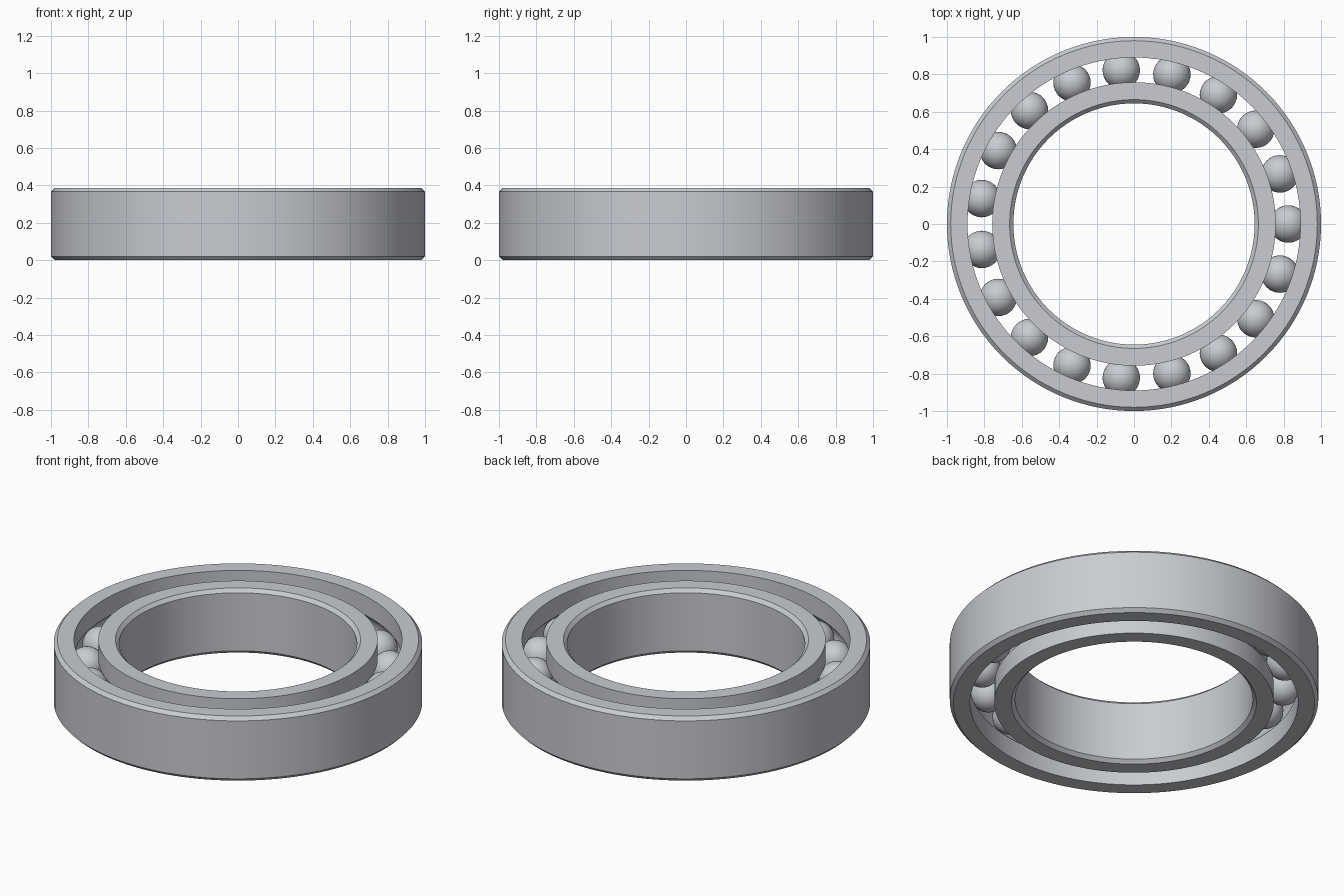
import bpy, bmesh, math
from mathutils import Vector

cube = bpy.data.objects.get("Cube")
if cube:
    bpy.data.objects.remove(cube, do_unlink=True)

HEIGHT = 0.387
MID = HEIGHT / 2
CHAMFER = 0.02
PITCH = 0.825        # radius of the circle of balls
BALL = 0.1
GROOVE = 0.102
BALLS = 19
SEGMENTS = 128

steel = bpy.data.materials.new("steel")
steel.use_nodes = True
colour = (0.58, 0.6, 0.64, 1)
steel.diffuse_color = colour
steel.node_tree.nodes["Principled BSDF"].inputs["Base Color"].default_value = colour


def finish(bm, name):
    """Turn a bmesh into a smooth-shaded steel object."""
    bmesh.ops.recalc_face_normals(bm, faces=bm.faces)
    mesh = bpy.data.meshes.new(name)
    bm.to_mesh(mesh)
    bm.free()
    mesh.materials.append(steel)
    obj = bpy.data.objects.new(name, mesh)
    bpy.context.collection.objects.link(obj)
    bpy.ops.object.select_all(action="DESELECT")
    obj.select_set(True)
    bpy.context.view_layer.objects.active = obj
    bpy.ops.object.shade_smooth_by_angle(angle=math.radians(30))
    return obj


def race(name, plain, grooved):
    """Ring with a chamfered plain wall and a ball groove in the other wall."""
    side = 1 if plain > grooved else -1
    inset = plain - side * CHAMFER
    profile = [(grooved, 0), (inset, 0), (plain, CHAMFER),
               (plain, HEIGHT - CHAMFER), (inset, HEIGHT), (grooved, HEIGHT)]
    # Groove arc follows the ball, from top to bottom
    reach = math.acos(abs(grooved - PITCH) / GROOVE)
    steps = 12
    for i in range(steps + 1):
        a = reach * (1 - 2 * i / steps)
        profile.append((PITCH + side * GROOVE * math.cos(a), MID + GROOVE * math.sin(a)))
    bm = bmesh.new()
    verts = [bm.verts.new((r, 0, z)) for r, z in profile]
    edges = [bm.edges.new((v, verts[i - 1])) for i, v in enumerate(verts)]
    bmesh.ops.spin(bm, geom=verts + edges, cent=(0, 0, 0), axis=(0, 0, 1),
                   angle=math.tau, steps=SEGMENTS, use_merge=True)
    bmesh.ops.remove_doubles(bm, verts=bm.verts, dist=0.0001)
    return finish(bm, name)


# Rings
race("outer_ring", 1.0, 0.89)
race("inner_ring", 0.645, 0.758)

# Balls, evenly spaced and sharing one mesh
bm = bmesh.new()
bmesh.ops.create_uvsphere(bm, u_segments=32, v_segments=20, radius=BALL)
first = finish(bm, "ball_1")
for i in range(BALLS):
    ball = first
    if i:
        ball = first.copy()
        ball.name = f"ball_{i + 1}"
        bpy.context.collection.objects.link(ball)
    a = math.tau * i / BALLS
    ball.location = Vector((PITCH * math.cos(a), PITCH * math.sin(a), MID))
